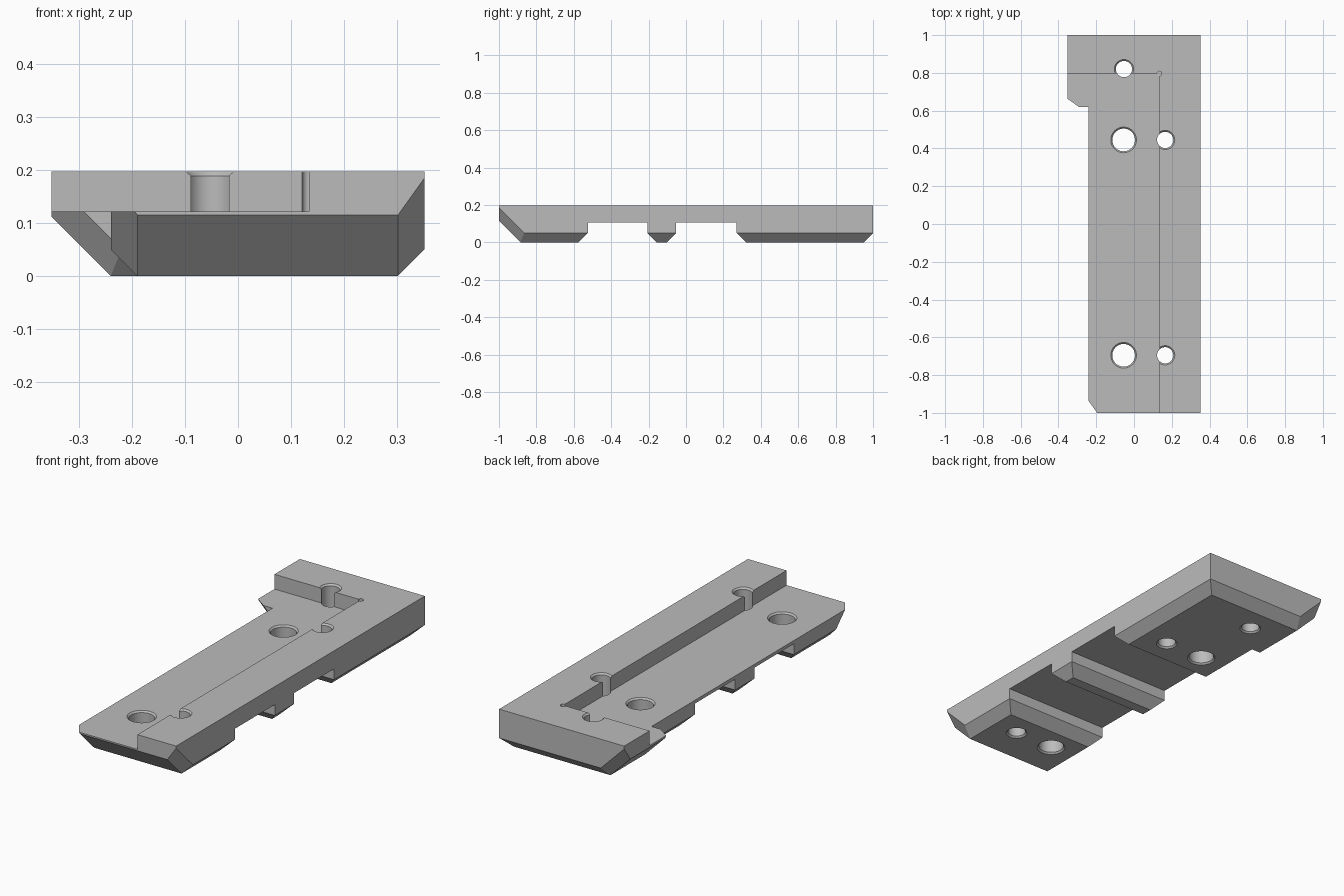
import bpy, bmesh, math

old = bpy.data.objects.get("Cube")
if old:
    bpy.data.objects.remove(old, do_unlink=True)

grey = bpy.data.materials.new("plain_grey")
grey.use_nodes = True
grey.diffuse_color = (0.5, 0.5, 0.5, 1)
grey.node_tree.nodes["Principled BSDF"].inputs["Base Color"].default_value = (0.5, 0.5, 0.5, 1)

TOP, FLOOR, CHANNEL = 0.197, 0.122, 0.105   # rim top, pocket floor, channel roof
BEVEL = 0.05


def finish(bm, name):
    bmesh.ops.recalc_face_normals(bm, faces=bm.faces)
    mesh = bpy.data.meshes.new(name)
    bm.to_mesh(mesh)
    bm.free()
    mesh.materials.append(grey)
    obj = bpy.data.objects.new(name, mesh)
    bpy.context.collection.objects.link(obj)
    return obj


def block(name, lo, hi, planes=()):
    """Box between two corners, trimmed by (point, outward normal) planes."""
    bm = bmesh.new()
    bmesh.ops.create_cube(bm, size=1)
    for v in bm.verts:
        for i in range(3):
            v.co[i] = hi[i] if v.co[i] > 0 else lo[i]
    for point, normal in planes:
        bmesh.ops.bisect_plane(bm, geom=bm.verts[:] + bm.edges[:] + bm.faces[:],
                               plane_co=point, plane_no=normal, clear_outer=True)
        rim = [e for e in bm.edges if e.is_boundary]
        if rim:
            bmesh.ops.edgeloop_fill(bm, edges=rim)
    return finish(bm, name)


def lathe(name, x, y, profile, sides=40):
    """Closed solid of revolution about a vertical axis."""
    bm = bmesh.new()
    rings = []
    for r, z in profile:
        angles = [2 * math.pi * i / sides for i in range(sides)]
        rings.append([bm.verts.new((x + r * math.cos(a), y + r * math.sin(a), z)) for a in angles])
    for a, b in zip(rings, rings[1:]):
        for i in range(sides):
            j = (i + 1) % sides
            bm.faces.new((a[i], a[j], b[j], b[i]))
    bm.faces.new(rings[0])
    bm.faces.new(rings[-1])
    return finish(bm, name)


def channel(name, y0, y1):
    """Groove across the underside with flared lower edges."""
    f = BEVEL + 0.02
    half = [(y0 - f, -0.02), (y0, BEVEL), (y0, CHANNEL)]
    section = half + [(y0 + y1 - y, z) for y, z in reversed(half)]
    bm = bmesh.new()
    face = bm.faces.new([bm.verts.new((-0.5, y, z)) for y, z in section])
    out = bmesh.ops.extrude_face_region(bm, geom=[face])["geom"]
    bmesh.ops.translate(bm, vec=(1, 0, 0), verts=[v for v in out if isinstance(v, bmesh.types.BMVert)])
    return finish(bm, name)


def hole(x, y, r, top):
    """Through hole, countersunk at both ends."""
    c, e = 0.008, 0.012
    return lathe("hole_cutter", x, y, [(r + c + e, -e), (r, c), (r, top - c), (r + c + e, top + e)])


def boolean(target, other, operation):
    other.hide_render = True
    mod = target.modifiers.new("cut", "BOOLEAN")
    mod.operation, mod.solver, mod.object = operation, "EXACT", other
    bpy.context.view_layer.objects.active = target
    bpy.ops.object.modifier_apply(modifier=mod.name)
    bpy.data.objects.remove(other, do_unlink=True)


# Long body with bevelled underside and clipped front corners
left_bevel = ((0.302, 0, 0), (1, 0, -1))
plate = block("mounting_plate", (-0.24, -1, 0), (0.352, 0.9, TOP), [
    left_bevel,
    ((-0.19, 0, 0), (-1, 0, -1)),
    ((0, -0.885, 0), (0, -1, -1)),
    ((0.302, -0.885, 0), (7, -5, -5)),
    ((-0.19, -0.885, 0), (-7, -5, -5)),
])

# Wider head at the back, overhanging on the right
head = block("head", (-0.352, 0.62, 0), (0.352, 1, TOP), [
    left_bevel,
    ((-0.24, 0, 0), (-1, 0, -1)),
    ((0, 0.95, 0), (0, 1, -1)),
    ((0, 0.67, 0), (0, -1, -1)),
    ((-0.24, 0.67, 0), (-5, -7, -5)),
    ((-0.24, 0.95, 0), (-5, 7, -5)),
])
boolean(plate, head, "UNION")

# Recessed top with a round relief in its inner corner
wall_x, wall_y = 0.134, 0.796
cutters = [block("pocket_cutter", (-0.6, -1.2, FLOOR), (wall_x, wall_y, 0.4)),
           lathe("relief_cutter", wall_x, wall_y, [(0.013, FLOOR), (0.013, 0.4)], 16)]

# Two grooves across the underside
cutters += [channel("channel_cutter", -0.525, -0.207), channel("channel_cutter", -0.053, 0.27)]

# Bolt holes in the recess, pin holes along the rim
for y in (0.445, -0.695):
    cutters.append(hole(-0.055, y, 0.06, FLOOR))
    cutters.append(hole(0.165, y, 0.043, TOP))
cutters.append(hole(-0.053, 0.82, 0.043, TOP))

for cutter in cutters:
    boolean(plate, cutter, "DIFFERENCE")

# Smooth hole walls, sharp edges elsewhere
bpy.ops.object.select_all(action="DESELECT")
plate.select_set(True)
bpy.context.view_layer.objects.active = plate
bpy.ops.object.shade_smooth_by_angle(angle=math.radians(25))
